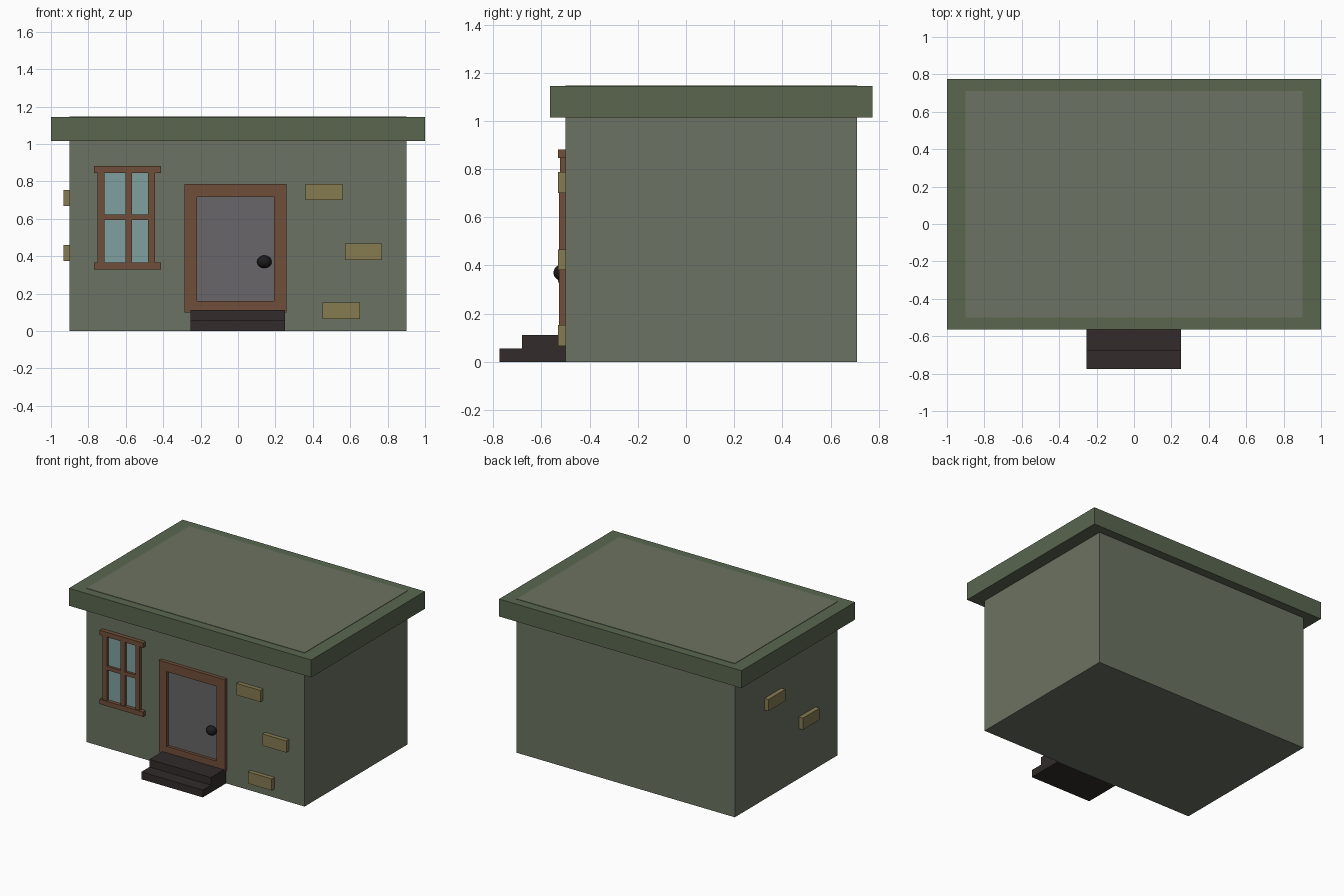
import bpy

if "Cube" in bpy.data.objects:
    bpy.data.objects.remove(bpy.data.objects["Cube"])


def material(name, hex_code):
    # sRGB hex to linear diffuse colour
    m = bpy.data.materials.new(name)
    rgb = [(int(hex_code[i:i + 2], 16) / 255) ** 2.2 for i in (0, 2, 4)]
    m.diffuse_color = (*rgb, 1)
    m.use_nodes = True
    m.node_tree.nodes["Principled BSDF"].inputs["Base Color"].default_value = m.diffuse_color
    return m


WALL = material("wall_green", "6b7262")
ROOF = material("roof_green", "5a6650")
WOOD = material("wood", "70503c")
GLASS = material("glass", "7f9f9d")
STONE = material("stone", "857a52")
DARK = material("dark_stone", "352f2f")
DOOR = material("door_grey", "686668")
KNOB = material("knob_black", "222020")


def box(name, x, y, z, mat):
    # Box from (min, max) ranges on each axis
    c = [(r[0] + r[1]) / 2 for r in (x, y, z)]
    s = [r[1] - r[0] for r in (x, y, z)]
    bpy.ops.mesh.primitive_cube_add(size=1, location=c)
    ob = bpy.context.object
    ob.name = name
    ob.scale = s
    bpy.ops.object.transform_apply(location=False, rotation=False, scale=True)
    ob.data.materials.append(mat)
    return ob


WALL_Y = -0.5

# House body (its top shows just above the roof rim)
box("house_body", (-0.9, 0.9), (WALL_Y, 0.71), (0, 1.148), WALL)
box("roof_slab", (-1, 1), (-0.565, 0.775), (1.015, 1.145), ROOF)

# Steps, as one stepped profile extruded along x
profile = [(WALL_Y, 0), (-0.775, 0), (-0.775, 0.055), (-0.68, 0.055),
           (-0.68, 0.112), (WALL_Y, 0.112)]
n = len(profile)
verts = [(x, y, z) for x in (-0.255, 0.252) for y, z in profile]
faces = [tuple(range(n))[::-1], tuple(range(n, 2 * n))]
faces += [(i, (i + 1) % n, (i + 1) % n + n, i + n) for i in range(n)]
mesh = bpy.data.meshes.new("front_steps")
mesh.from_pydata(verts, [], faces)
mesh.materials.append(DARK)
steps = bpy.data.objects.new("front_steps", mesh)
bpy.context.collection.objects.link(steps)

# Door frame, panel and knob
fy = (-0.527, WALL_Y)
box("door_post_left", (-0.285, -0.22), fy, (0.10, 0.785), WOOD)
box("door_post_right", (0.193, 0.26), fy, (0.10, 0.785), WOOD)
box("door_lintel", (-0.22, 0.193), fy, (0.717, 0.785), WOOD)
box("door_sill", (-0.22, 0.193), fy, (0.10, 0.16), WOOD)
box("door_panel", (-0.22, 0.193), (-0.506, WALL_Y), (0.16, 0.717), DOOR)
bpy.ops.mesh.primitive_uv_sphere_add(segments=24, ring_count=12, radius=1,
                                     location=(0.141, -0.514, 0.37))
knob = bpy.context.object
knob.name = "door_knob"
knob.scale = (0.039, 0.036, 0.034)
bpy.ops.object.transform_apply(location=False, rotation=False, scale=True)
knob.data.materials.append(KNOB)
bpy.ops.object.shade_smooth_by_angle()

# Window: glass, uprights, cross bar, head and ledge
box("window_glass", (-0.74, -0.455), (-0.505, WALL_Y), (0.35, 0.86), GLASS)
for name, x in (("left", -0.732), ("middle", -0.584), ("right", -0.463)):
    box("window_upright_" + name, (x - 0.018, x + 0.018), (-0.524, WALL_Y), (0.36, 0.85), WOOD)
box("window_cross_bar", (-0.75, -0.445), (-0.522, WALL_Y), (0.594, 0.622), WOOD)
for name, z in (("ledge", 0.33), ("head", 0.845)):
    box("window_" + name, (-0.77, -0.412), (-0.531, WALL_Y), (z, z + 0.036), WOOD)

# Accent stones on the front and left walls
for i, (x, z) in enumerate(((0.36, 0.70), (0.573, 0.38), (0.453, 0.065))):
    box(f"front_stone_{i}", (x, x + 0.198), (-0.532, WALL_Y), (z, z + 0.087), STONE)
for i, (y, z) in enumerate(((0.162, 0.667), (-0.243, 0.373))):
    box(f"side_stone_{i}", (-0.933, -0.9), (y, y + 0.198), (z, z + 0.087), STONE)
